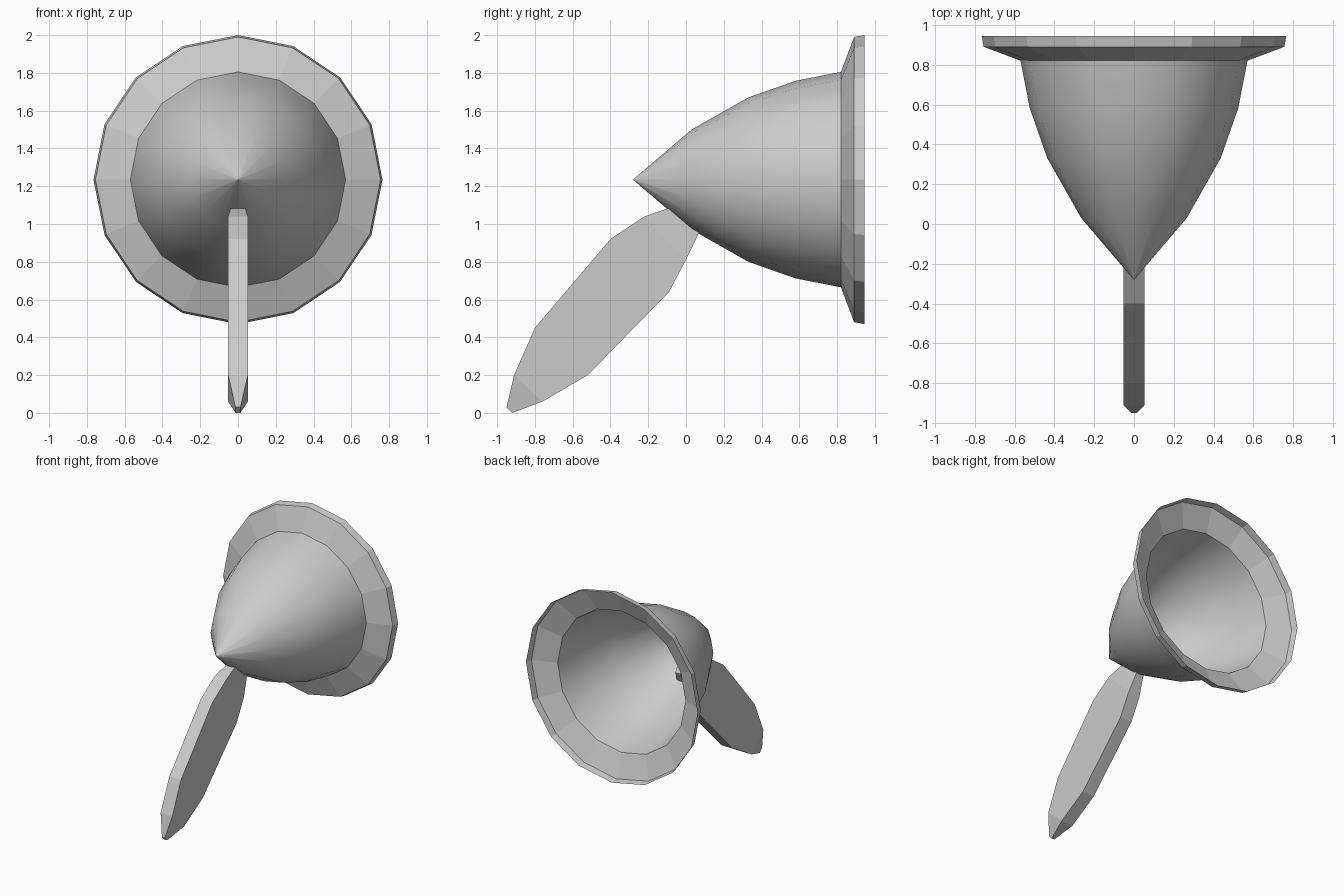
import bpy
from math import sin, cos, pi

if "Cube" in bpy.data.objects:
    bpy.data.objects.remove(bpy.data.objects["Cube"])

SIDES = 16
AXIS_Z = 1.235


def make_object(name, verts, faces, smooth=None):
    mesh = bpy.data.meshes.new(name)
    mesh.from_pydata(verts, [], faces)
    mesh.update()
    for p in mesh.polygons:
        p.use_smooth = bool(smooth and smooth(p))
    obj = bpy.data.objects.new(name, mesh)
    bpy.context.collection.objects.link(obj)
    return obj


# Open horn: profile (y, radius) spun around the y axis
def spin(name, profile, smooth):
    verts, faces = [], []
    for y, r in profile:
        for i in range(SIDES):
            a = 2 * pi * i / SIDES
            verts.append((r * sin(a), y, AXIS_Z + r * cos(a)))
    for k in range(len(profile) - 1):
        for i in range(SIDES):
            j = (i + 1) % SIDES
            a, b = k * SIDES, (k + 1) * SIDES
            faces.append((a + i, a + j, b + j, b + i))
    return make_object(name, verts, faces, lambda p: smooth)


# Smooth bell body, with a near-point tip
spin("bell_body", [(-0.28, 0.001), (0.03, 0.265), (0.33, 0.435),
                   (0.58, 0.523), (0.82, 0.57)], True)
# Flared flange and faceted outer lip
spin("bell_flange", [(0.82, 0.57), (0.89, 0.755)], False)
spin("bell_lip", [(0.89, 0.755), (0.945, 0.765)], False)

# Flat paddle handle: rings of (front y, front z, back y, back z, half width)
rings = [
    (-0.95, 0.03, -0.92, 0.0, 0.013),
    (-0.91, 0.20, -0.76, 0.06, 0.052),
    (-0.80, 0.45, -0.52, 0.20, 0.052),
    (-0.40, 0.92, -0.09, 0.64, 0.052),
    (-0.22, 1.04, 0.0, 0.81, 0.052),
    (0.04, 1.13, 0.105, 1.03, 0.022),
]
verts, faces = [], []
for fy, fz, by, bz, w in rings:
    verts += [(-w, fy, fz), (w, fy, fz), (w, by, bz), (-w, by, bz)]
for k in range(len(rings) - 1):
    for i in range(4):
        j = (i + 1) % 4
        faces.append((4 * k + i, 4 * k + j, 4 * k + 4 + j, 4 * k + 4 + i))
last = 4 * (len(rings) - 1)
faces += [(3, 2, 1, 0), (last, last + 1, last + 2, last + 3)]
make_object("paddle_handle", verts, faces)
